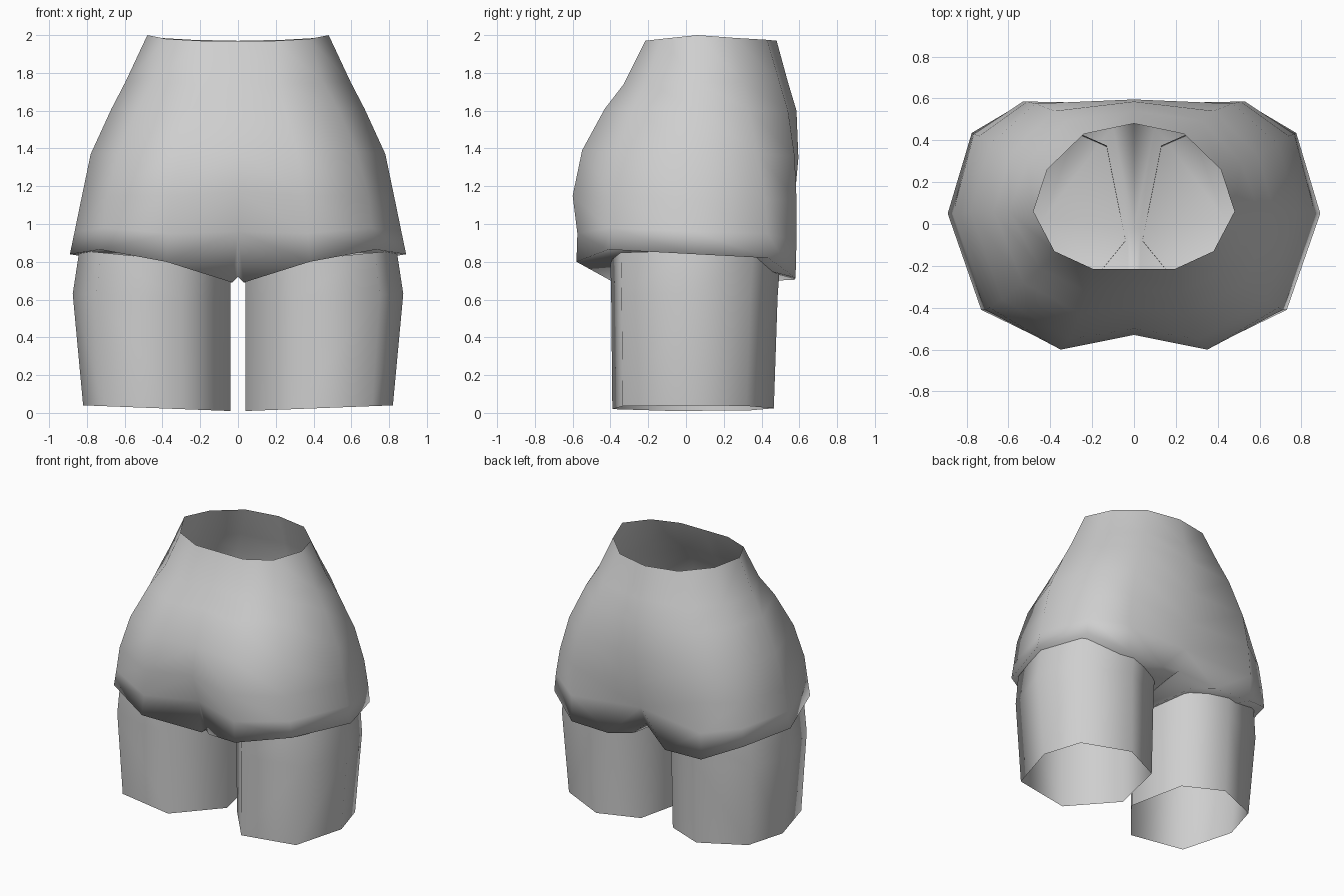
import bpy, bmesh, math

if "Cube" in bpy.data.objects:
    bpy.data.objects.remove(bpy.data.objects["Cube"])

grey = bpy.data.materials.new("plain grey")
grey.diffuse_color = (0.62, 0.62, 0.62, 1)
grey.use_nodes = True
grey.node_tree.nodes["Principled BSDF"].inputs["Base Color"].default_value = grey.diffuse_color


def mirrored_object(name, bm, merge):
    """Turn a right-hand half into a smooth object mirrored across x = 0."""
    bmesh.ops.recalc_face_normals(bm, faces=bm.faces)
    me = bpy.data.meshes.new(name)
    bm.to_mesh(me)
    bm.free()
    me.materials.append(grey)
    me.polygons.foreach_set("use_smooth", [True] * len(me.polygons))
    ob = bpy.data.objects.new(name, me)
    bpy.context.collection.objects.link(ob)
    mod = ob.modifiers.new("mirror", 'MIRROR')
    mod.use_mirror_merge = merge
    mod.merge_threshold = 0.001
    return ob


def add_ring(bm, pts):
    return [bm.verts.new(p) for p in pts]


def bridge(bm, a, b, closed=False):
    n = len(a)
    for i in range(n if closed else n - 1):
        j = (i + 1) % n
        bm.faces.new((a[i], a[j], b[j], b[i]))


# Shorts: half rings from front centre round the side to back centre
bm = bmesh.new()
levels = [
    [(0, -.215, 1.97), (.195, -.215, 1.97), (.38, -.13, 1.98), (.48, .06, 2.0),
     (.415, .26, 1.985), (.24, .43, 1.975), (0, .48, 1.97)],
    [(0, -.31, 1.75), (.22, -.33, 1.74), (.45, -.21, 1.75), (.597, .06, 1.75),
     (.51, .30, 1.75), (.32, .495, 1.75), (0, .54, 1.75)],
    [(0, -.40, 1.62), (.25, -.43, 1.61), (.53, -.28, 1.61), (.67, .06, 1.61),
     (.59, .33, 1.61), (.38, .54, 1.60), (0, .585, 1.60)],
    [(0, -.50, 1.38), (.31, -.55, 1.39), (.63, -.36, 1.38), (.78, .06, 1.37),
     (.69, .38, 1.37), (.47, .575, 1.36), (0, .595, 1.35)],
    [(0, -.53, 1.17), (.35, -.60, 1.15), (.69, -.40, 1.15), (.83, .05, 1.13),
     (.74, .42, 1.13), (.51, .585, 1.13), (0, .575, 1.13)],
    [(0, -.46, .96), (.37, -.575, .95), (.71, -.41, .98), (.865, .05, .96),
     (.765, .43, .95), (.53, .585, .91), (0, .53, .94)],
    [(.03, -.38, .69), (.38, -.58, .80), (.73, -.41, .865), (.89, .05, .84),
     (.775, .435, .82), (.53, .58, .715), (.23, .575, .705)],
]
rings = [add_ring(bm, r) for r in levels]
for a, b in zip(rings, rings[1:-1]):
    bridge(bm, a, b)
low, hem = rings[-2], rings[-1]
bridge(bm, low, hem)

# Crotch strip and rear cleft between the two leg openings
front_c, mid_c, back_c = add_ring(bm, [(0, -.38, .72), (0, -.02, .72), (0, .47, .80)])
mid, inner = add_ring(bm, [(.03, -.02, .69), (.10, .47, .70)])
bm.faces.new((low[0], hem[0], front_c))
bm.faces.new((low[-1], back_c, hem[-1]))
bm.faces.new((back_c, inner, hem[-1]))
bridge(bm, [front_c, mid_c, back_c], [hem[0], mid, inner])

# Underside closing each leg opening
hub = bm.verts.new((.43, .03, .86))
loop = hem + [inner, mid]
for i, v in enumerate(loop):
    bm.faces.new((v, loop[(i + 1) % len(loop)], hub))
mirrored_object("shorts", bm, True)

# Legs: open seven-sided tubes with a slight bulge
bm = bmesh.new()
outline = [(.04, -.07), (.30, -.39), (.71, -.335), (.82, .04),
           (.735, .32), (.41, .465), (.13, .34)]
leg_rings = []
for base, slope, grow, back in ((.01, .03, 0, 0), (.60, .03, .055, .02),
                                (.78, .08, .02, .035)):
    pts = []
    for x, y in outline:
        t = (x - .04) / .78
        pts.append((x + grow * t ** 2, y + (back if y > .1 else -back * .3),
                    base + slope * t))
    leg_rings.append(add_ring(bm, pts))
for a, b in zip(leg_rings, leg_rings[1:]):
    bridge(bm, a, b, closed=True)
mirrored_object("legs", bm, False)
